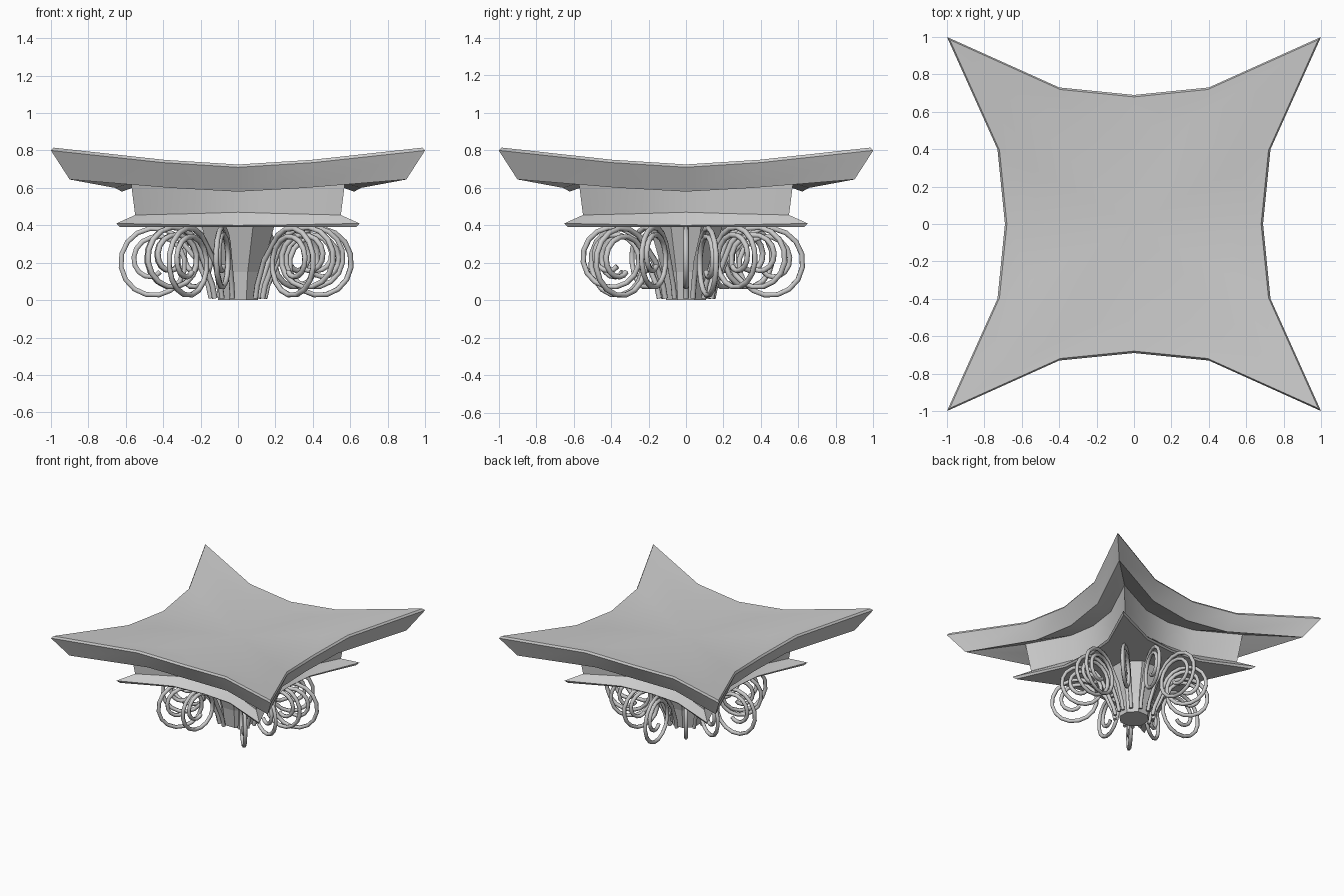
import bpy, bmesh
from math import sin, cos, pi, radians

if "Cube" in bpy.data.objects:
    bpy.data.objects.remove(bpy.data.objects["Cube"])


def mesh_object(name, rings, top=None, bottom=None):
    """Loft a stack of rings; optional centre heights close the ends."""
    bm = bmesh.new()
    rows = [[bm.verts.new(p) for p in ring] for ring in rings]
    n = len(rows[0])
    for a, b in zip(rows, rows[1:]):
        for i in range(n):
            j = (i + 1) % n
            bm.faces.new((a[i], a[j], b[j], b[i]))
    for row, z in ((rows[-1], top), (rows[0], bottom)):
        if z is not None:
            c = bm.verts.new((0, 0, z))
            for i in range(n):
                bm.faces.new((row[i], row[(i + 1) % n], c))
    bmesh.ops.recalc_face_normals(bm, faces=bm.faces[:])
    me = bpy.data.meshes.new(name)
    bm.to_mesh(me)
    bm.free()
    ob = bpy.data.objects.new(name, me)
    bpy.context.collection.objects.link(ob)
    return ob


def star(s, zc, zq, zm):
    """Four-pointed outline: corner, quarter and middle points per side."""
    side = [(1, -1, zc), (.73, -.4, zq), (.69, 0, zm), (.73, .4, zq)]
    pts = []
    for k in range(4):
        c, d = round(cos(k * pi / 2)), round(sin(k * pi / 2))
        pts += [(s * (x * c - y * d), s * (x * d + y * c), z) for x, y, z in side]
    return pts


def octagon(r, z):
    return [(r * cos(pi / 8 + i * pi / 4), r * sin(pi / 8 + i * pi / 4), z)
            for i in range(8)]


def smooth(ob):
    bpy.ops.object.select_all(action='DESELECT')
    ob.select_set(True)
    bpy.context.view_layer.objects.active = ob
    bpy.ops.object.shade_smooth_by_angle(angle=radians(25))


# Curved star-shaped slab with a recessed underside
smooth(mesh_object("top_slab", [
    star(.58, .69, .67, .66),
    star(.90, .645, .60, .58),
    star(1.0, .80, .735, .71),
    star(.985, .815, .75, .725),
    star(.75, .775, .735, .72)], top=.705))

# Neck with flared lower flange
smooth(mesh_object("neck_and_flange", [
    star(.63, .39, .39, .39),
    star(.65, .41, .403, .40),
    star(.55, .455, .463, .47),
    star(.58, .69, .67, .66)], bottom=.39))

# Tapered octagonal column
mesh_object("column", [
    octagon(.115, 0), octagon(.135, .15), octagon(.21, .395)], bottom=0)


def scroll_curve(name, cx, cz, r):
    """Tendril rising from the column foot and coiling outward."""
    pts = [(.145, .01), (.16, .08), (.19, .15), (.215, .21)]
    steps = 28
    for i in range(steps + 1):
        t = i / steps
        a = radians(150 - 630 * t)
        k = r * (1 - .7 * t ** 2.6)
        pts.append((cx + k * cos(a), cz + k * sin(a)))
    cu = bpy.data.curves.new(name, 'CURVE')
    cu.dimensions = '3D'
    cu.bevel_depth = .015
    cu.bevel_resolution = 1
    cu.use_fill_caps = True
    sp = cu.splines.new('POLY')
    sp.points.add(len(pts) - 1)
    for p, (x, z) in zip(sp.points, pts):
        p.co = (x, 0, z, 1)
    return cu


# Ring of large and small scrolls around the column
large = scroll_curve("large_scroll", .445, .20, .185)
small = scroll_curve("small_scroll", .40, .225, .165)
for curve, angles in ((large, (15, 96, 180, 234, 310)),
                      (small, (0, 41, 70, 125, 150, 211, 258, 335))):
    for a in angles:
        ob = bpy.data.objects.new(curve.name, curve)
        ob.rotation_euler.z = radians(a)
        bpy.context.collection.objects.link(ob)
